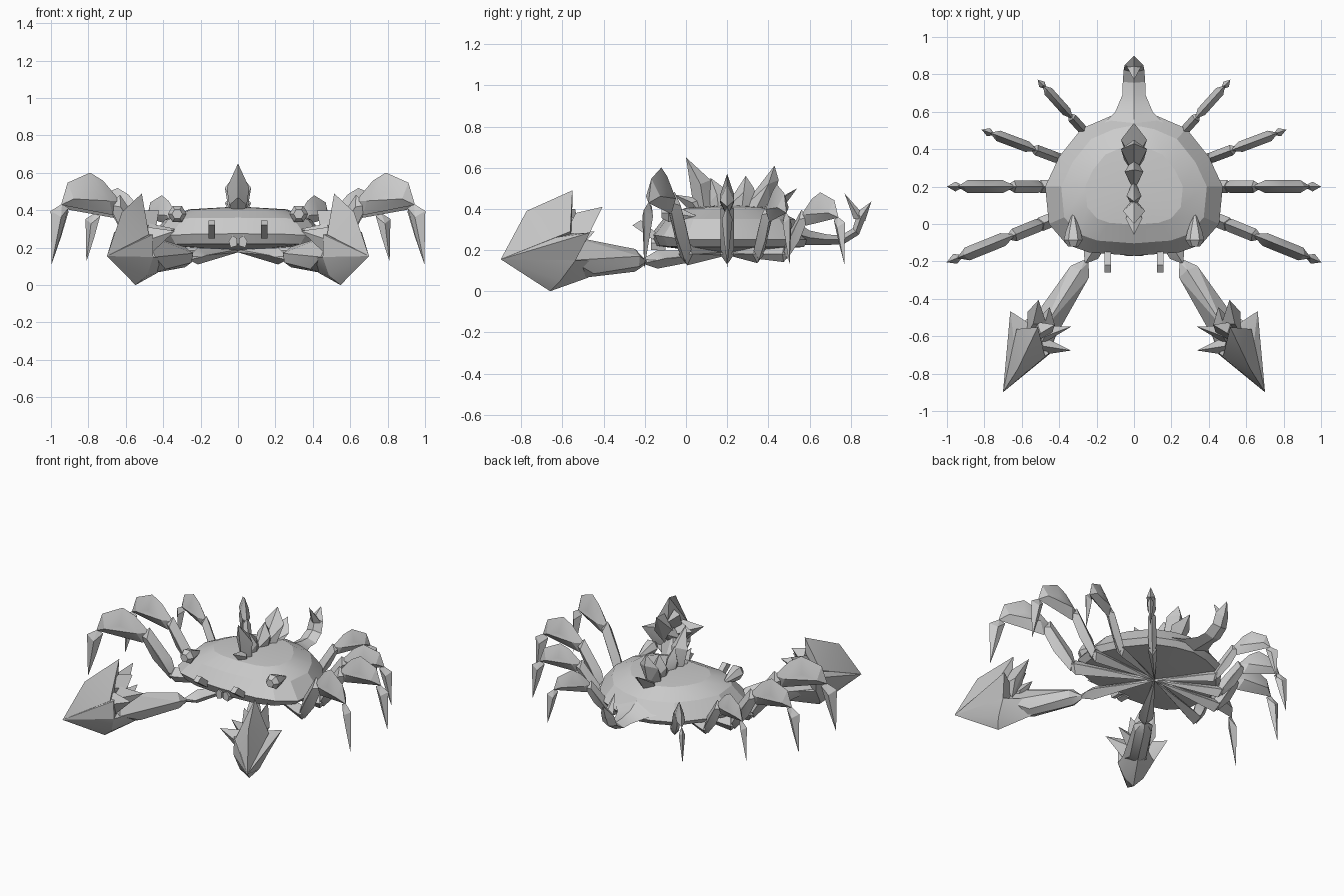
import bpy, bmesh, math
from mathutils import Vector

if "Cube" in bpy.data.objects:
    bpy.data.objects.remove(bpy.data.objects["Cube"])

grey = bpy.data.materials.new("stone grey")
grey.diffuse_color = (0.6, 0.6, 0.6, 1)
grey.use_nodes = True
grey.node_tree.nodes["Principled BSDF"].inputs["Base Color"].default_value = grey.diffuse_color


def finish(name, bm, angle):
    bmesh.ops.recalc_face_normals(bm, faces=bm.faces)
    me = bpy.data.meshes.new(name)
    bm.to_mesh(me)
    bm.free()
    me.materials.append(grey)
    for p in me.polygons:
        p.use_smooth = True
    me.set_sharp_from_angle(angle=math.radians(angle))
    ob = bpy.data.objects.new(name, me)
    bpy.context.collection.objects.link(ob)
    return ob


def hull(name, pts):
    """Faceted solid around a few points."""
    bm = bmesh.new()
    for p in pts:
        bm.verts.new(p)
    res = bmesh.ops.convex_hull(bm, input=bm.verts)
    junk = {v for v in res["geom_interior"] + res["geom_unused"]
            if isinstance(v, bmesh.types.BMVert) and v.is_valid}
    bmesh.ops.delete(bm, geom=list(junk), context='VERTS')
    return finish(name, bm, 25)


def loft(name, sections, angle=25):
    """Skin over closed rings of equal length, capped at both ends."""
    bm = bmesh.new()
    rings = [[bm.verts.new(p) for p in s] for s in sections]
    n = len(rings[0])
    for a, b in zip(rings, rings[1:]):
        for i in range(n):
            j = (i + 1) % n
            bm.faces.new((a[i], a[j], b[j], b[i]))
    bm.faces.new(rings[0])
    bm.faces.new(rings[-1])
    bmesh.ops.remove_doubles(bm, verts=bm.verts, dist=0.002)
    return finish(name, bm, angle)


def limb_frame(side, degrees, scale, z0):
    """Maps (reach, sideways, height) to a limb radiating from the belly centre."""
    a = math.radians(degrees)
    c, s = math.cos(a), math.sin(a)
    return lambda r, t, z: Vector((side * scale * (r * c - t * s),
                                   0.2 + scale * (r * s + t * c), z0 + scale * z))


def ridged(name, f, spine, flanks, w):
    """Thin solid: a centre profile plus flank points on both sides."""
    hull(name, [f(r, 0, z) for r, z in spine] +
         [f(r, t, z) for r, z in flanks for t in (-w, w)])


# Shell: rings shrinking from the rim to the crown, and in to the belly
half = [(0, -.17), (.24, -.152), (.36, -.11), (.455, -.0), (.475, .2),
        (.40, .36), (.28, .51), (.13, .575), (0, .60)]
outline = half + [(-x, y) for x, y in half[-2:0:-1]]


def shell_ring(k, z, front=0.0):
    return [(x * k, .2 + (y - .2) * k, z + front * max(0, -y) / .17) for x, y in outline]


loft("shell", [shell_ring(.001, .42), shell_ring(.55, .405),
               shell_ring(.82, .35, .01), shell_ring(1, .25, .025), shell_ring(.93, .215, .005),
               shell_ring(.5, .20), shell_ring(.001, .185)], 14)


# Tail stem, upturned end and forked tip
def diamond(y, z, w, h, lean=0):
    return [(w, y, z), (0, y - lean, z + h), (-w, y, z), (0, y + lean, z - h)]


loft("tail", [diamond(.50, .29, .20, .07), diamond(.60, .26, .10, .035),
              diamond(.69, .25, .062, .025), diamond(.76, .25, .06, .022, .005),
              diamond(.825, .29, .055, .015, .015), diamond(.85, .36, .05, .01, .02)])
hull("tail_hook", [(.05, .85, .36), (-.05, .85, .36), (0, .825, .38), (0, .87, .34), (0, .90, .435)])
hull("tail_barb", [(.04, .845, .35), (-.04, .845, .35), (0, .815, .35), (0, .85, .385), (0, .77, .475)])

# Crest: broad leaf spikes (front base, back base, shoulder y and z, tip y and z, half width)
for i, (y0, y1, my, mz, ty, tz, w) in enumerate([(.04, .14, .07, .52, 0, .65, .06),
                                                 (.02, .10, .03, .43, -.06, .47, .045),
                                                 (.08, .24, .15, .47, .12, .55, .04),
                                                 (.18, .36, .28, .48, .29, .56, .05),
                                                 (.26, .41, .40, .52, .43, .61, .07),
                                                 (.34, .46, .45, .44, .54, .50, .07)]):
    ym = (y0 + y1) / 2
    hull(f"crest_spike_{i}", [(0, y0, .39), (0, y1, .39), (w * .7, ym, .39), (-w * .7, ym, .39),
                              (w, my, mz), (-w, my, mz), (0, my + .05, mz + .02), (0, ty, tz)])

for s in (1, -1):
    tag = "right" if s > 0 else "left"

    # Eye: six-sided pod pointing forward
    def eye_ring(y, z, r):
        return [(s * (.325 + r * math.cos(k * math.pi / 3)), y, z + r * math.sin(k * math.pi / 3))
                for k in range(6)]
    loft(f"eye_{tag}", [eye_ring(.05, .36, .008), eye_ring(-.04, .375, .04),
                        eye_ring(-.085, .38, .05), eye_ring(-.12, .38, .028)])

    # Feeler and mouth part
    hull(f"feeler_{tag}", [(s * (.14 + dx), y, z) for dx in (-.018, .018)
                           for y, z in ((-.26, .32), (-.22, .345), (-.16, .25), (-.14, .28))])
    hull(f"mouth_{tag}", [(s * x, y, z) for y in (-.10, -.17)
                          for x, z in ((.005, .21), (.04, .20), (.05, .235), (.03, .265), (.005, .25))])

    # Walking legs: the same leg at four angles and sizes
    for i, (deg, size) in enumerate([(48, .77), (20.5, .87), (0, 1), (-22, 1.08)]):
        f = limb_frame(s, deg, size, .18)
        n = f"leg_{i + 1}_{tag}"
        ridged(n + "_hip", f, [(0, .01), (0, -.005), (.48, .045), (.53, 0), (.48, -.05)],
               [(.45, .0), (.50, .0)], .035)
        ridged(n + "_thigh", f, [(.47, -.01), (.51, -.03), (.50, .10), (.61, .08), (.63, .28), (.69, .23)],
               [(.51, .02), (.57, .12), (.64, .22)], .033)
        ridged(n + "_shin", f, [(.63, .25), (.72, .35), (.79, .39), (.91, .34), (.945, .23),
                                (.85, .23), (.67, .18)], [(.70, .25), (.80, .29), (.89, .26)], .034)
        ridged(n + "_claw_tip", f, [(.905, .215), (.94, .235), (1.0, .20), (.995, -.065), (.945, .08)],
               [(.955, .17)], .026)

    # Claw arm, running on into the claw's lower half
    g = limb_frame(s, -57.5, 1, 0)
    ridged(f"arm_base_{tag}", g, [(0, .19), (0, .175), (.40, .20), (.40, .11), (.49, .155), (.49, .135)],
           [(.38, .16), (.43, .15)], .045)
    hull(f"arm_{tag}", [g(r, t, z) for r, w, z in ((.47, .012, .145), (.54, .058, .17), (.54, .05, .12),
                                                  (.80, .07, .15), (.80, .05, .085), (.95, .08, .15))
                        for t in (-w, w)] +
         [g(.47, 0, .13), g(.53, 0, .205), g(.53, 0, .095), g(.83, 0, .065), g(.80, 0, .25), g(.92, 0, .27)])

    # Claw: keel below, flat wing, tall beak above
    hull(f"claw_keel_{tag}", [g(*p) for p in ((1.304, 0, .155), (1.02, 0, 0), (.80, 0, .066), (.78, .05, .15),
                                              (.78, -.05, .15), (.95, .12, .15), (1.0, -.10, .15),
                                              (1.0, .06, .05), (1.0, -.06, .05))])
    hull(f"claw_wing_{tag}", [g(*p) for p in ((1.304, 0, .155), (1.16, 0, .24), (.917, .20, .285), (.95, .12, .15),
                                              (1.0, -.10, .15), (1.0, -.095, .27), (.92, .0, .27), (.93, 0, .15))])
    hull(f"claw_beak_{tag}", [g(*p) for p in ((1.304, 0, .155), (1.155, 0, .39), (.91, .03, .49), (.92, .04, .27),
                                              (.98, .12, .29), (1.02, -.085, .27), (1.0, -.02, .20))])
    # Claw spikes: broad base (reach, sideways, height), sideways and vertical half size, tip
    for k, (r, t, z, a, b, tip) in enumerate([
            (.98, -.05, .23, .05, .08, (.92, -.187, .29)), (.93, -.03, .25, .04, .08, (.81, -.12, .30)),
            (.91, .06, .28, .06, .10, (.785, .105, .41)), (.90, .0, .23, .05, .06, (.785, .035, .29)),
            (.93, .0, .32, .05, .08, (.85, -.04, .40))]):
        hull(f"claw_spike_{k}_{tag}", [g(r + .06, t, z), g(r - .04, t + a, z), g(r - .04, t - a, z),
                                       g(r, t, z + b), g(r, t, z - b), g(*tip)])
